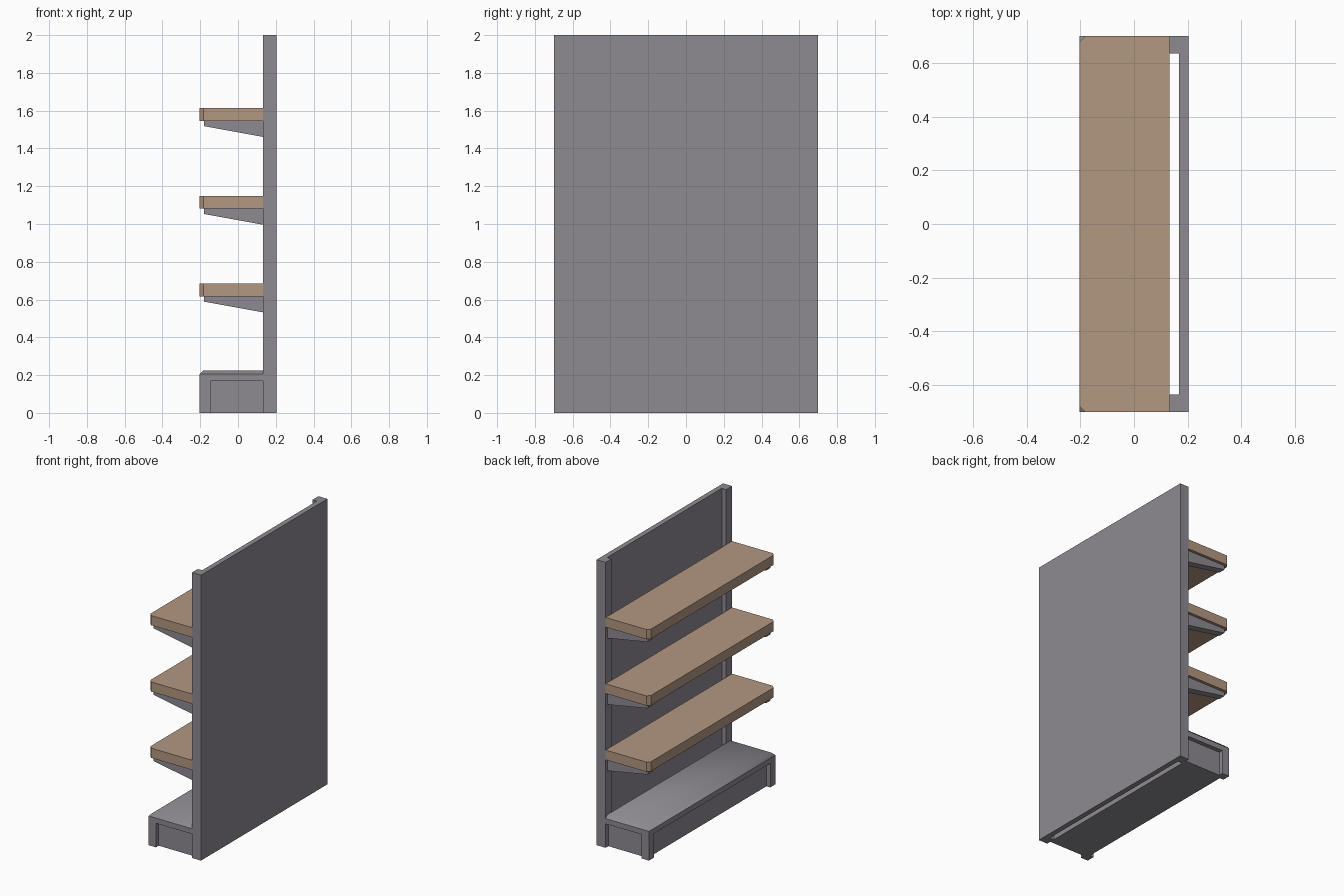
import bpy, bmesh

cube = bpy.data.objects.get("Cube")
if cube:
    bpy.data.objects.remove(cube, do_unlink=True)


def material(name, rgb):
    m = bpy.data.materials.new(name)
    m.use_nodes = True
    m.diffuse_color = (*rgb, 1)
    m.node_tree.nodes["Principled BSDF"].inputs["Base Color"].default_value = (*rgb, 1)
    return m


GREY = material("grey metal", (0.27, 0.255, 0.285))
WOOD = material("tan wood", (0.45, 0.31, 0.22))


def add(name, bm, mat):
    bmesh.ops.recalc_face_normals(bm, faces=bm.faces)
    mesh = bpy.data.meshes.new(name)
    bm.to_mesh(mesh)
    bm.free()
    mesh.materials.append(mat)
    obj = bpy.data.objects.new(name, mesh)
    bpy.context.collection.objects.link(obj)
    return obj


def prism(name, points, offset, mat):
    """Extrude a closed 3D outline along an offset."""
    bm = bmesh.new()
    face = bm.faces.new([bm.verts.new(p) for p in points])
    ext = bmesh.ops.extrude_face_region(bm, geom=[face])
    bmesh.ops.translate(bm, vec=offset,
                        verts=[g for g in ext["geom"] if isinstance(g, bmesh.types.BMVert)])
    return add(name, bm, mat)


def box(name, x, y, z, mat):
    pts = [(x[0], y[0], z[0]), (x[1], y[0], z[0]), (x[1], y[1], z[0]), (x[0], y[1], z[0])]
    return prism(name, pts, (0, 0, z[1] - z[0]), mat)


FRONT, POST, PANEL, BACK = -0.203, 0.133, 0.167, 0.203
W = 0.7          # half width
C = 0.02         # corner chamfer

# Back panel and side posts
box("back_panel", (PANEL, BACK), (-W, W), (0, 2), GREY)
for side, s in (("left", 1), ("right", -1)):
    box(side + "_post", (POST, PANEL), sorted((s * 0.635, s * W)), (0, 2), GREY)

# Shelves with chamfered front corners, on tapered brackets
for i, z in enumerate((0.617, 1.081, 1.546)):
    outline = [(POST, -W, z), (POST, W, z), (FRONT + C, W, z), (FRONT, W - C, z),
               (FRONT, C - W, z), (FRONT + C, -W, z)]
    prism(f"shelf_{i + 1}", outline, (0, 0, 0.068), WOOD)
    for side, s in (("left", 1), ("right", -1)):
        y = s * 0.68
        profile = [(POST, y, z), (-0.18, y, z), (-0.18, y, z - 0.028), (POST, y, z - 0.085)]
        prism(f"{side}_bracket_{i + 1}", profile, (0, -s * 0.05, 0), GREY)

# Base: recessed core, corner legs and a slab
LEG, INSET, SLAB, RIM = 0.057, 0.03, 0.168, 0.205
box("base_core", (FRONT + INSET, POST), (INSET - W, W - INSET), (0, SLAB), GREY)
for side, s in (("left", 1), ("right", -1)):
    box(side + "_base_leg", (FRONT, FRONT + LEG), sorted((s * (W - LEG), s * W)), (0, SLAB), GREY)
box("base_slab", (FRONT, POST), (-W, W), (SLAB, RIM), GREY)

# Softly shaded base deck with sloped front and side edges
bm = bmesh.new()
low = [bm.verts.new((x, y, RIM)) for x, y in ((FRONT, -W), (POST, -W), (POST, W), (FRONT, W))]
top = [bm.verts.new((x, y, 0.225)) for x, y in
       ((FRONT + C, C - W), (POST, C - W), (POST, W - C), (FRONT + C, W - C))]
bm.faces.new(top)
for a, b in ((0, 1), (2, 3), (3, 0)):
    bm.faces.new((low[a], low[b], top[b], top[a]))
for f in bm.faces:
    f.smooth = True
add("base_deck", bm, GREY)
